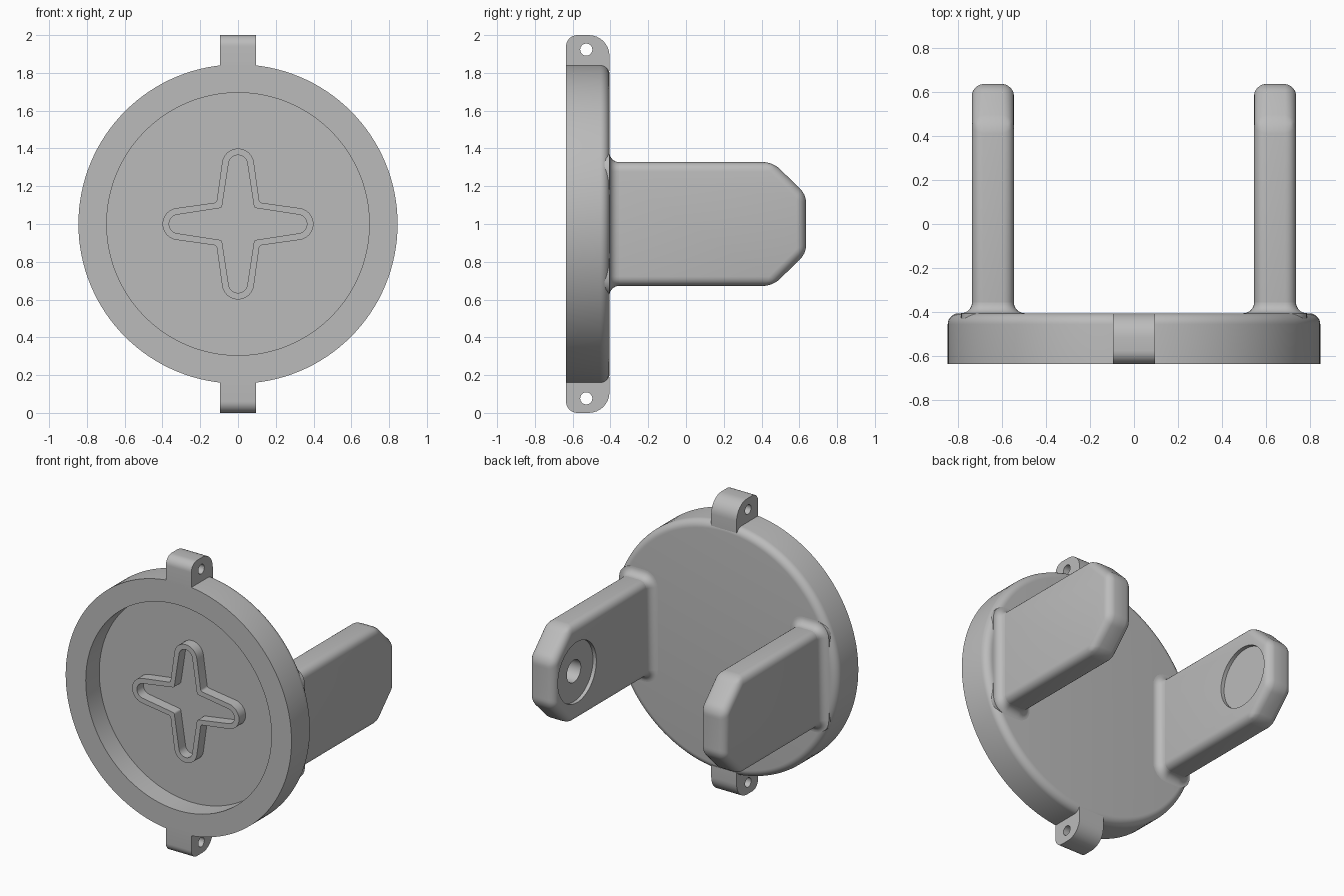
import bpy, bmesh
from math import pi, sin, cos, radians
from mathutils import Vector, Matrix

if "Cube" in bpy.data.objects:
    bpy.data.objects.remove(bpy.data.objects["Cube"])

grey = bpy.data.materials.new("plain_grey")
grey.use_nodes = True
colour = (0.5, 0.5, 0.5, 1)
grey.diffuse_color = colour
grey.node_tree.nodes["Principled BSDF"].inputs["Base Color"].default_value = colour

FRONT, BACK = -0.635, -0.405
FLOOR, RIB_FRONT = -0.49, -0.56
RADIUS, FILLET = 0.845, 0.05


def make(name, bm):
    bmesh.ops.remove_doubles(bm, verts=bm.verts, dist=1e-5)
    bmesh.ops.recalc_face_normals(bm, faces=bm.faces)
    mesh = bpy.data.meshes.new(name)
    bm.to_mesh(mesh)
    bm.free()
    mesh.materials.append(grey)
    obj = bpy.data.objects.new(name, mesh)
    bpy.context.collection.objects.link(obj)
    return obj


def activate(obj):
    bpy.ops.object.select_all(action='DESELECT')
    obj.select_set(True)
    bpy.context.view_layer.objects.active = obj


def smooth(obj):
    activate(obj)
    bpy.ops.object.shade_smooth_by_angle(angle=radians(30))


def loft(name, rings, caps=True, closed=False):
    """Join equal closed rings of points with quads."""
    bm = bmesh.new()
    loops = [[bm.verts.new(p) for p in ring] for ring in rings]
    n = len(loops[0])
    pairs = list(zip(loops, loops[1:])) + ([(loops[-1], loops[0])] if closed else [])
    for a, b in pairs:
        for i in range(n):
            j = (i + 1) % n
            bm.faces.new((a[i], a[j], b[j], b[i]))
    if caps:
        bm.faces.new(loops[0])
        bm.faces.new(loops[-1])
    return make(name, bm)


def prism_x(name, outline, x0, x1):
    """Extrude a (y, z) outline along x."""
    return loft(name, [[(x, y, z) for y, z in outline] for x in (x0, x1)])


def arc(cx, cy, r, start, end, steps=8):
    return [(cx + r * cos(radians(start + (end - start) * i / steps)),
             cy + r * sin(radians(start + (end - start) * i / steps)))
            for i in range(steps + 1)]


def cylinder(name, r, depth, centre, axis):
    bm = bmesh.new()
    turn = Vector((0, 0, 1)).rotation_difference(Vector(axis)).to_matrix().to_4x4()
    bmesh.ops.create_cone(bm, cap_ends=True, segments=64, radius1=r, radius2=r,
                          depth=depth, matrix=Matrix.Translation(centre) @ turn)
    return make(name, bm)


def boolean(obj, cutter, operation='DIFFERENCE'):
    activate(obj)
    mod = obj.modifiers.new("cut", 'BOOLEAN')
    mod.object, mod.operation, mod.solver = cutter, operation, 'EXACT'
    bpy.ops.object.modifier_apply(modifier=mod.name)
    bpy.data.objects.remove(cutter)


# Round cover plate: turned profile with a front recess and a rounded back rim
profile = [(0.001, FLOOR), (0.695, FLOOR), (0.695, FRONT), (RADIUS, FRONT)]
profile += arc(RADIUS - FILLET, BACK - FILLET, FILLET, 0, 90) + [(0.001, BACK)]
N = 128
plate = loft("cover_plate", [[(r * cos(2 * pi * i / N), y, 1 + r * sin(2 * pi * i / N))
                              for i in range(N)] for r, y in profile])
smooth(plate)


# Raised cross-shaped rib inside the recess
def cross_outline(tip_r, corner):
    arm = arc(0.315, 0, tip_r, -85, 85, 12) + arc(corner + 0.015, corner + 0.015, 0.015, 260, 190, 4)
    pts = []
    for k in range(4):
        a = k * pi / 2
        pts += [(x * cos(a) - z * sin(a), x * sin(a) + z * cos(a)) for x, z in arm]
    return pts


def at_depth(outline, y):
    return [(x, y, 1 + z) for x, z in outline]


outer, inner = cross_outline(0.085, 0.112), cross_outline(0.05, 0.084)
base = FLOOR + 0.01
rib = loft("cross_rib", [at_depth(outer, base), at_depth(outer, RIB_FRONT),
                         at_depth(inner, RIB_FRONT), at_depth(inner, base)],
           caps=False, closed=True)
smooth(rib)


# Filleted foot where each prong meets the plate
def rounded_rect(cx, half_x, half_z, r, y):
    pts = []
    for sx, sz, start in ((1, 1, 0), (-1, 1, 90), (-1, -1, 180), (1, -1, 270)):
        pts += arc(cx + sx * (half_x - r), 1 + sz * (half_z - r), r, start, start + 90, 6)
    return [(x, y, z) for x, z in pts]


prong_outline = [(-0.46, 0.672), (0.46, 0.672), (0.635, 0.845),
                 (0.635, 1.155), (0.46, 1.328), (-0.46, 1.328)]
for side, sx in (("left", 1), ("right", -1)):
    # Flat prong with chamfered end and rounded edges
    prong = prism_x(side + "_prong", prong_outline, sx * 0.545, sx * 0.735)
    activate(prong)
    bevel = prong.modifiers.new("round", 'BEVEL')
    bevel.width, bevel.segments, bevel.limit_method = FILLET, 6, 'ANGLE'
    bpy.ops.object.modifier_apply(modifier=bevel.name)

    # Shallow round pocket on the inner face, with a centre hole on one side
    boolean(prong, cylinder("pocket_cutter", 0.205, 0.05, (sx * 0.545, 0.385, 1), (1, 0, 0)))
    if sx > 0:
        boolean(prong, cylinder("hole_cutter", 0.075, 0.24, (sx * 0.545, 0.385, 1), (1, 0, 0)))
    smooth(prong)

    rings = [rounded_rect(sx * 0.64, 0.145, 0.378, 0.1, -0.46)]
    for i in range(9):
        t = i * pi / 16
        grow = FILLET * (1 - sin(t))
        rings.append(rounded_rect(sx * 0.64, 0.095 + grow, 0.328 + grow,
                                  FILLET + grow, BACK + FILLET * (1 - cos(t))))
    foot = loft(side + "_prong_foot", rings)
    boolean(foot, cylinder("trim", RADIUS - 0.001, 0.6, (0, -0.4, 1), (0, 1, 0)), 'INTERSECT')
    smooth(foot)

# Pierced lugs at the top and bottom of the plate
for name, s in (("top_lug", 1), ("bottom_lug", -1)):
    outline = [(FRONT, 0.81), (BACK, 0.81)]
    outline += arc(BACK - 0.11, 0.89, 0.11, 0, 90) + arc(FRONT + 0.06, 0.94, 0.06, 90, 180)
    lug = prism_x(name, [(y, 1 + s * z) for y, z in outline], -0.095, 0.095)
    boolean(lug, cylinder("lug_cutter", 0.032, 0.5, (0, -0.528, 1 + s * 0.923), (1, 0, 0)))
    smooth(lug)
